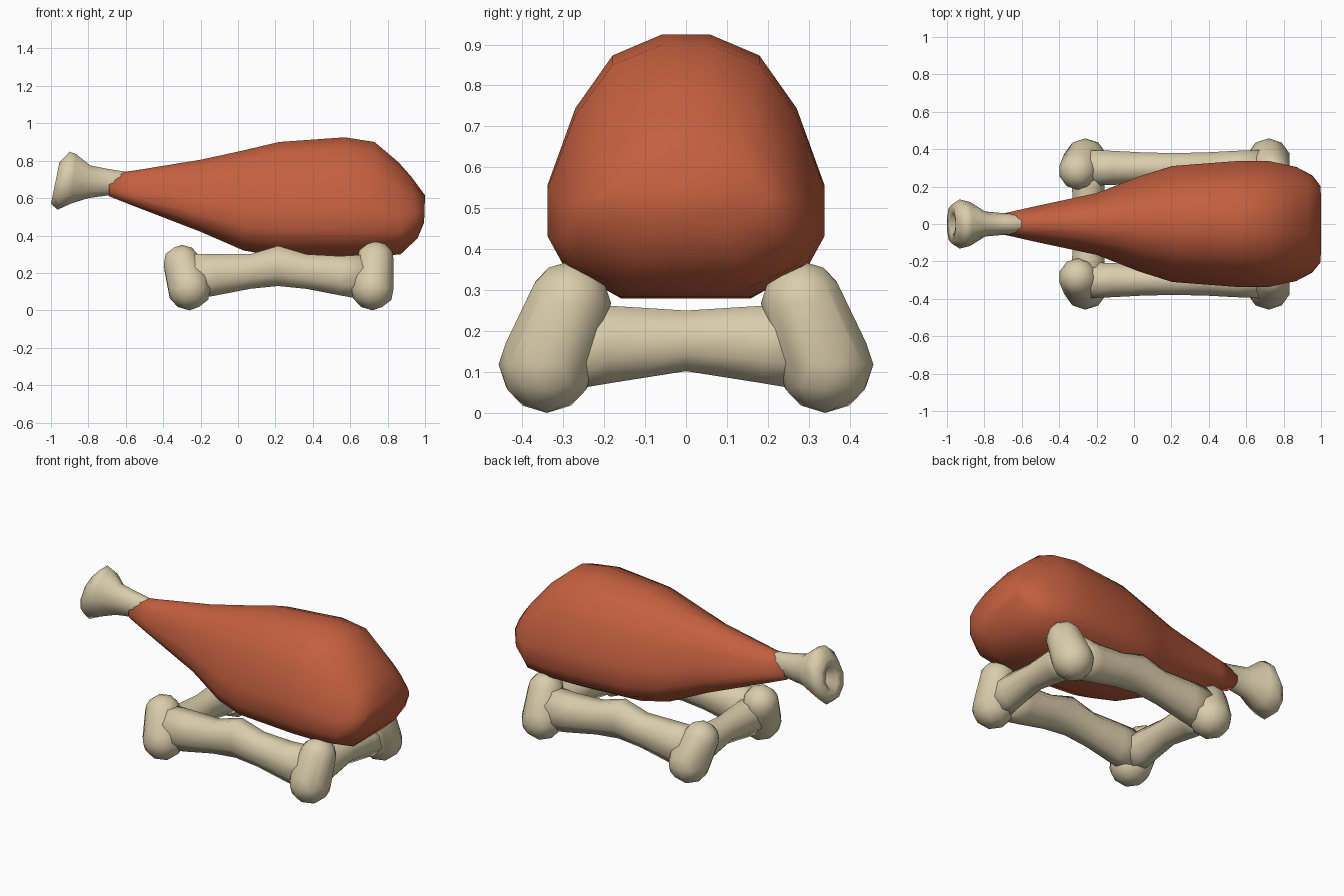
import bpy, bmesh, math
from mathutils import Matrix, Vector

if "Cube" in bpy.data.objects:
    bpy.data.objects.remove(bpy.data.objects["Cube"])


def material(name, rgb):
    m = bpy.data.materials.new(name)
    m.diffuse_color = (*rgb, 1)
    m.use_nodes = True
    m.node_tree.nodes["Principled BSDF"].inputs["Base Color"].default_value = m.diffuse_color
    return m


MEAT = material("roast_red", (0.55, 0.115, 0.05))
BONE = material("bone_ivory", (0.70, 0.61, 0.41))


def finish(bm, name, mat):
    bmesh.ops.recalc_face_normals(bm, faces=bm.faces)
    for f in bm.faces:
        f.smooth = True
    me = bpy.data.meshes.new(name)
    bm.to_mesh(me)
    bm.free()
    me.materials.append(mat)
    ob = bpy.data.objects.new(name, me)
    bpy.context.collection.objects.link(ob)
    return ob


def loft(name, mat, rings, section, matrix=Matrix()):
    """Rings are (x bottom, z bottom, x top, z top, half width, centre y);
    the section gives (width, height) fractions."""
    bm = bmesh.new()
    loops = []
    for xb, zb, xt, zt, w, yc in rings:
        loops.append([bm.verts.new(matrix @ Vector((xb + (xt - xb) * h, yc + w * s, zb + (zt - zb) * h)))
                      for s, h in section])
    n = len(section)
    for a, b in zip(loops, loops[1:]):
        for i in range(n):
            j = (i + 1) % n
            bm.faces.new((a[i], a[j], b[j], b[i]))
    bm.faces.new(loops[0])
    bm.faces.new(loops[-1])
    return finish(bm, name, mat)


def round_section(n):
    return [(math.sin(2 * math.pi * (i + .5) / n) / math.cos(math.pi / n) ** .5,
             .5 + .5 * math.cos(2 * math.pi * (i + .5) / n) / math.cos(math.pi / n))
            for i in range(n)]


def knob(name, balls):
    """Convex hull around two balls makes one double-lobed bone end."""
    bm = bmesh.new()
    for x, y, z, r in balls:
        bmesh.ops.create_icosphere(bm, subdivisions=2, radius=r,
                                   matrix=Matrix.Translation((x, y, z)))
    bmesh.ops.delete(bm, geom=list(bm.faces), context='FACES_ONLY')
    bmesh.ops.delete(bm, geom=list(bm.edges), context='EDGES_FACES') if bm.edges and not bm.verts else None
    pts = [v.co.copy() for v in bm.verts]
    bm.free()
    bm = bmesh.new()
    for p in pts:
        bm.verts.new(p)
    bmesh.ops.convex_hull(bm, input=list(bm.verts))
    bmesh.ops.delete(bm, geom=[v for v in bm.verts if not v.link_faces], context='VERTS')
    return finish(bm, name, BONE)


# Meat: egg-shaped section, flat on top and wide low down
half = [(.17, 1), (.53, .92), (.80, .72), (1, .43), (1, .24), (.88, .12), (.47, 0)]
egg = half + [(-s, h) for s, h in reversed(half)]
meat = [(-.69, .61, -.69, .73, .058), (-.55, .555, -.55, .748, .09),
        (-.2, .42, -.2, .805, .165), (.03, .32, .03, .855, .255),
        (.2, .29, .22, .90, .31), (.57, .28, .57, .925, .338),
        (.70, .283, .73, .90, .338), (.87, .30, .86, .79, .305),
        (.96, .385, .93, .71, .26), (.995, .47, 1.0, .615, .205)]
loft("meat", MEAT, [(*r, 0) for r in meat], egg)

# Handle bone with a tilted, hollowed end
handle = [(-.4, .61, -.4, .71, .04), (-.69, .615, -.69, .755, .056),
          (-.80, .60, -.79, .775, .065), (-.89, .572, -.865, .835, .115),
          (-.965, .538, -.90, .848, .128), (-1.0, .57, -.955, .79, .10),
          (-.985, .62, -.955, .745, .055), (-.93, .65, -.92, .72, .03)]
loft("handle_bone", BONE, [(*r, 0) for r in handle], round_section(10))

# Stand: two long bones and two cross bones meeting in shared knobs
sec = round_section(8)
MID = .215
for side, label in ((-1, "front"), (1, "back")):
    spans = [(-.5, .05, .30, .10), (-.33, .08, .30, .095), (-.15, .115, .30, .085),
             (0, .13, .345, .083), (.15, .115, .30, .085), (.33, .08, .29, .095),
             (.5, .05, .30, .10)]
    loft(label + "_long_bone", BONE,
         [(MID + s, zb, MID + s, zt, w, side * .30) for s, zb, zt, w in spans], sec)
    knob(label + "_left_knob", [(-.30, side * .285, .248, .102), (-.26, side * .34, .118, .118)])
    knob(label + "_right_knob", [(.735, side * .285, .268, .102), (.72, side * .34, .118, .118)])

turn = Matrix.Rotation(math.pi / 2, 4, 'Z')
for x, label in ((-.245, "left"), (.70, "right")):
    spans = [(-.32, .05, .27, .10), (-.19, .072, .262, .09), (0, .102, .25, .075),
             (.19, .072, .262, .09), (.32, .05, .27, .10)]
    loft(label + "_cross_bone", BONE,
         [(s, zb, s, zt, w, 0) for s, zb, zt, w in spans], sec,
         Matrix.Translation((x, 0, 0)) @ turn)
